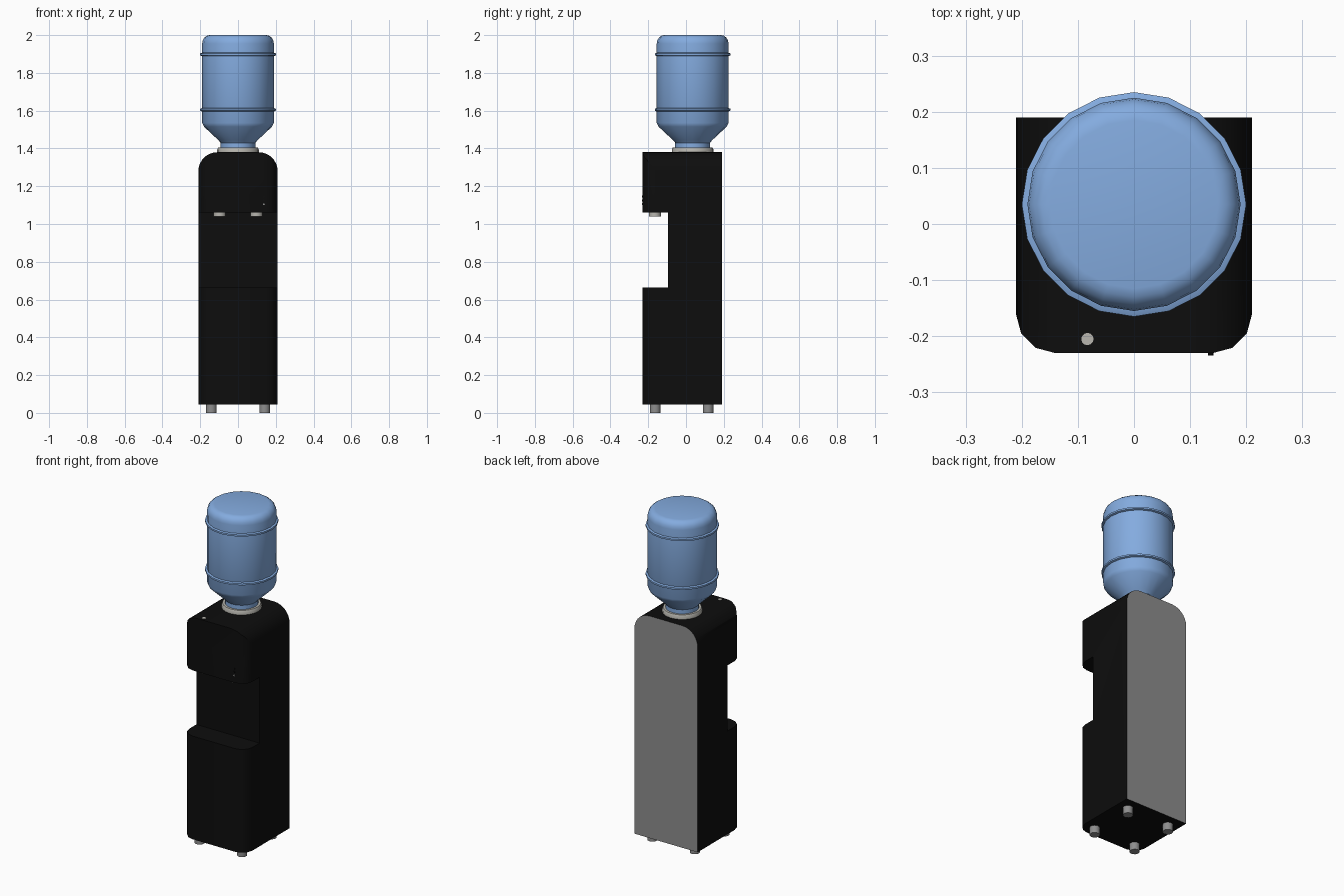
import bpy, bmesh
from math import sin, cos, pi, radians
from mathutils import Matrix

if "Cube" in bpy.data.objects:
    bpy.data.objects.remove(bpy.data.objects["Cube"])


def material(name, rgb):
    m = bpy.data.materials.new(name)
    m.use_nodes = True
    m.diffuse_color = (*rgb, 1)
    bsdf = m.node_tree.nodes["Principled BSDF"]
    bsdf.inputs["Base Color"].default_value = (*rgb, 1)
    bsdf.inputs["Roughness"].default_value = 0.6
    return m


BLACK = material("black plastic", (0.004, 0.004, 0.004))
GREY = material("grey metal", (0.27, 0.27, 0.27))
PALE = material("pale grey", (0.48, 0.47, 0.43))
BLUE = material("water blue", (0.23, 0.41, 0.74))


def finish(name, bm, mat, smooth=True):
    bmesh.ops.recalc_face_normals(bm, faces=bm.faces)
    mesh = bpy.data.meshes.new(name)
    bm.to_mesh(mesh)
    bm.free()
    mesh.materials.append(mat)
    obj = bpy.data.objects.new(name, mesh)
    bpy.context.collection.objects.link(obj)
    if smooth:
        soften(obj)
    return obj


def soften(obj, angle=35):
    bpy.ops.object.select_all(action="DESELECT")
    obj.select_set(True)
    bpy.context.view_layer.objects.active = obj
    bpy.ops.object.shade_smooth_by_angle(angle=radians(angle))


def prism(name, points, offset, mat):
    """Extrude a closed outline along an offset."""
    bm = bmesh.new()
    face = bm.faces.new([bm.verts.new(p) for p in points])
    ext = bmesh.ops.extrude_face_region(bm, geom=[face])
    verts = [g for g in ext["geom"] if isinstance(g, bmesh.types.BMVert)]
    bmesh.ops.translate(bm, verts=verts, vec=offset)
    return finish(name, bm, mat, False)


def lathe(name, profile, centre, mat, sides=20, tilt=0):
    """Spin (radius, height) pairs into a closed solid."""
    bm = bmesh.new()
    rings = [[bm.verts.new((r * sin(2 * pi * i / sides), r * cos(2 * pi * i / sides), z))
              for i in range(sides)] for r, z in profile]
    for a, b in zip(rings, rings[1:]):
        for i in range(sides):
            j = (i + 1) % sides
            bm.faces.new((a[i], a[j], b[j], b[i]))
    bm.faces.new(rings[0])
    bm.faces.new(rings[-1])
    bmesh.ops.transform(bm, matrix=Matrix.Translation(centre) @ Matrix.Rotation(tilt, 4, "X"),
                        verts=bm.verts)
    return finish(name, bm, mat)


def disc(name, centre, radius, height, mat, sides=20, tilt=0):
    return lathe(name, [(radius, 0), (radius, height)], centre, mat, sides, tilt)


def rounded(half, low, high, radius, steps):
    """Outline of a rectangle whose two corners at the high end are rounded."""
    s = 1 if high > low else -1
    arc = [(half - radius + radius * cos(pi / 2 * k / steps),
            high - s * radius + s * radius * sin(pi / 2 * k / steps)) for k in range(steps + 1)]
    return [(half, low)] + arc + [(-x, v) for x, v in reversed(arc)] + [(-half, low)]


def carve(obj, cutter, operation):
    mod = obj.modifiers.new("carve", "BOOLEAN")
    mod.object, mod.operation, mod.solver = cutter, operation, "EXACT"
    bpy.ops.object.select_all(action="DESELECT")
    obj.select_set(True)
    bpy.context.view_layer.objects.active = obj
    bpy.ops.object.modifier_apply(modifier=mod.name)
    bpy.data.objects.remove(cutter)


# Cabinet: arched front outline, rounded front corners, dispensing niche
HALF, FRONT, BACK, BASE, TOP = 0.21, -0.23, 0.19, 0.045, 1.38
cabinet = prism("cabinet", [(x, BACK, z) for x, z in rounded(HALF, BASE, TOP, 0.1, 7)],
                (0, -0.5, 0), BLACK)
plan = prism("plan_cutter", [(x, y, -0.1) for x, y in rounded(HALF + 0.0005, BACK + 0.1, FRONT, 0.07, 3)],
             (0, 0, 1.7), BLACK)
carve(cabinet, plan, "INTERSECT")
niche = prism("niche_cutter", [(-0.4, -0.4, 0.665), (0.4, -0.4, 0.665),
                               (0.4, -0.4, 1.06), (-0.4, -0.4, 1.06)], (0, 0.305, 0), BLACK)
carve(cabinet, niche, "DIFFERENCE")

# Grey back of the cabinet
cabinet.data.materials.clear()
for mat in (BLACK, GREY):
    cabinet.data.materials.append(mat)
for face in cabinet.data.polygons:
    face.material_index = 1 if face.normal.y > 0.9 else 0
soften(cabinet)

# Feet and taps
for side, x in (("left", 1), ("right", -1)):
    for end, y in (("front", -0.163), ("back", 0.117)):
        disc(f"{end}_{side}_foot", (x * 0.141, y, 0), 0.028, BASE + 0.002, GREY, 16)
    disc(f"{side}_tap", (x * 0.097, -0.165, 1.04), 0.032, 0.022, PALE, 16)

# Small top button and front indicator lights
disc("top_button", (-0.083, -0.205, TOP - 0.002), 0.011, 0.003, PALE, 12)
for i, mat in enumerate((GREY, BLACK, BLACK)):
    disc(f"indicator_{i + 1}", (0.137, FRONT + 0.002, 1.105 + 0.02 * i), 0.005, 0.006, mat, 10, pi / 2)

# Collar and water bottle
CENTRE = (0, 0.035, 0)
lathe("collar", [(0.11, TOP - 0.005), (0.11, 1.395), (0.105, 1.405)], CENTRE, PALE)
shoulder = [(0.092, 1.39), (0.092, 1.43), (0.105, 1.445), (0.18, 1.515), (0.19, 1.535)]
dome = [(0.15 + 0.04 * cos(pi / 2 * k / 4), 1.955 + 0.045 * sin(pi / 2 * k / 4)) for k in range(5)]
lathe("water_bottle", shoulder + dome, CENTRE, BLUE)
for name, z in (("lower_ring", 1.605), ("upper_ring", 1.898)):
    lathe(name, [(0.188, z - 0.01), (0.2, z - 0.005), (0.2, z + 0.005), (0.188, z + 0.01)], CENTRE, BLUE)
